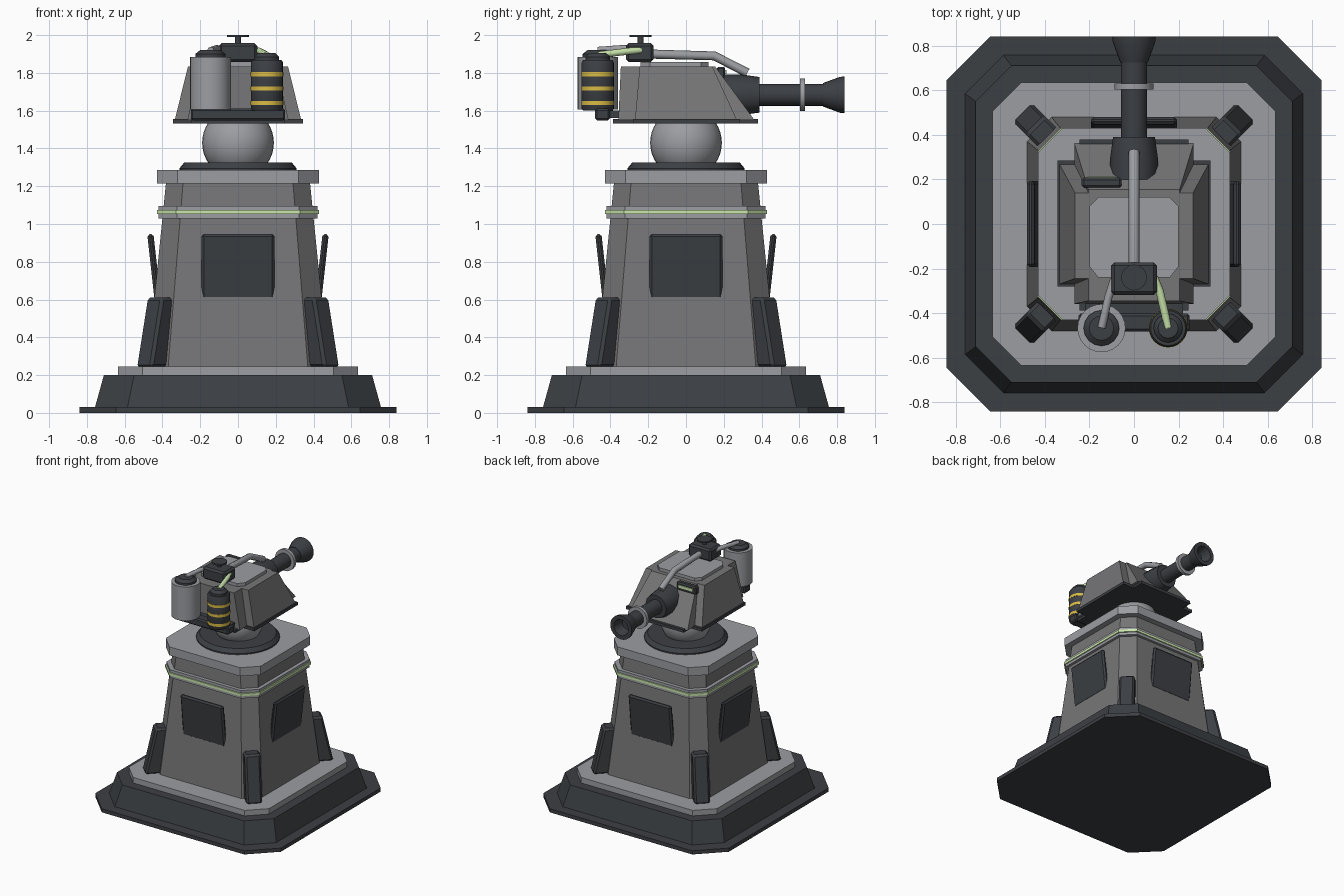
import bpy, bmesh, math
from mathutils import Matrix, Vector

if "Cube" in bpy.data.objects:
    bpy.data.objects.remove(bpy.data.objects["Cube"])


def mat(name, rgb):
    m = bpy.data.materials.new(name)
    m.diffuse_color = (*rgb, 1)
    m.use_nodes = True
    m.node_tree.nodes["Principled BSDF"].inputs["Base Color"].default_value = m.diffuse_color
    return m


DARK = mat("dark_steel", (0.045, 0.05, 0.057))
MID = mat("mid_grey", (0.18, 0.18, 0.185))
LIGHT = mat("light_grey", (0.33, 0.34, 0.36))
GREEN = mat("pale_green", (0.6, 0.8, 0.42))
YELLOW = mat("yellow", (0.7, 0.5, 0.06))


def finish(bm, name, m, smooth=False, bevel=0, xf=None):
    if xf is not None:
        bm.transform(xf)
    bmesh.ops.recalc_face_normals(bm, faces=bm.faces)
    me = bpy.data.meshes.new(name)
    bm.to_mesh(me)
    bm.free()
    me.materials.append(m)
    ob = bpy.data.objects.new(name, me)
    bpy.context.collection.objects.link(ob)
    if bevel:
        b = ob.modifiers.new("bevel", "BEVEL")
        b.width, b.segments = bevel, 1
    if smooth:
        bpy.ops.object.select_all(action="DESELECT")
        ob.select_set(True)
        bpy.context.view_layer.objects.active = ob
        bpy.ops.object.shade_smooth_by_angle(angle=math.radians(35))
    return ob


def loft(name, sections, m, **kw):
    """Skin a stack of (z, [(x, y), ...]) sections."""
    bm = bmesh.new()
    rings = [[bm.verts.new((x, y, z)) for x, y in pts] for z, pts in sections]
    for a, b in zip(rings, rings[1:]):
        for i in range(len(a)):
            j = (i + 1) % len(a)
            bm.faces.new((a[i], a[j], b[j], b[i]))
    bm.faces.new(rings[0])
    bm.faces.new(rings[-1])
    return finish(bm, name, m, **kw)


def octagon(h, c):
    return [(h, -c), (h, c), (c, h), (-c, h), (-h, c), (-h, -c), (-c, -h), (c, -h)]


def cross(xo, xi, yb, yf, yb2, yf2):
    """Notched outline: wide sides xo over yb..yf, narrow ends xi over yb2..yf2."""
    right = [(xi, yb2), (xi, yb), (xo, yb), (xo, yf), (xi, yf), (xi, yf2)]
    return right + [(-x, y) for x, y in reversed(right)]


def rect(x, yb, yf):
    return [(x, yb), (x, yf), (-x, yf), (-x, yb)]


def box(name, c, s, m, bevel=0, rot=None):
    bm = bmesh.new()
    bmesh.ops.create_cube(bm, size=1)
    xf = Matrix.Translation(c) @ Matrix.Diagonal((*s, 1))
    return finish(bm, name, m, bevel=bevel, xf=rot @ xf if rot else xf)


def lathe(name, profile, m, loc, along_y=False, segs=24):
    """Turn an (r, h) profile about z, or about y."""
    secs = [(h, [(r * math.cos(2 * math.pi * i / segs), r * math.sin(2 * math.pi * i / segs))
                 for i in range(segs)]) for r, h in profile]
    xf = Matrix.Translation(loc)
    if along_y:
        xf = xf @ Matrix.Rotation(-math.pi / 2, 4, "X")
    return loft(name, secs, m, smooth=True, xf=xf)


def pipe(name, pts, r, m):
    cu = bpy.data.curves.new(name, "CURVE")
    cu.dimensions = "3D"
    cu.bevel_depth, cu.bevel_resolution, cu.use_fill_caps = r, 2, True
    s = cu.splines.new("POLY")
    s.points.add(len(pts) - 1)
    for p, q in zip(s.points, pts):
        p.co = (*q, 1)
    cu.materials.append(m)
    ob = bpy.data.objects.new(name, cu)
    bpy.context.collection.objects.link(ob)


# Stepped pedestal
loft("ground_plate", [(0, octagon(.84, .645)), (.03, octagon(.84, .645))], DARK)
loft("base_skirt", [(.03, octagon(.757, .585)), (.2, octagon(.71, .55))], DARK)
loft("base_slab", [(.195, octagon(.635, .505)), (.245, octagon(.635, .505))], LIGHT)
loft("tower", [(.24, octagon(.48, .37)), (1.23, octagon(.38, .29))], MID)
loft("tower_band", [(1.03, octagon(.422, .322)), (1.095, octagon(.422, .322))], LIGHT)
loft("band_light", [(1.052, octagon(.43, .328)), (1.073, octagon(.43, .328))], GREEN)
loft("top_slab", [(1.215, octagon(.43, .32)), (1.285, octagon(.43, .32))], LIGHT)

# Corner buttresses and tilted side panels
for k in range(4):
    turn = Matrix.Rotation(k * math.pi / 2, 4, "Z")
    diag = Matrix.Rotation(math.pi / 4 + k * math.pi / 2, 4, "Z")
    loft(f"buttress_{k + 1}", [(.24, rect(.06, .56, .71)), (.61, rect(.06, .52, .628))],
         DARK, bevel=.015, xf=diag)
    tilt = turn @ Matrix.Translation((0, -.445, .775)) @ Matrix.Rotation(.11, 4, "X")
    box(f"side_panel_{k + 1}", (0, 0, 0), (.385, .033, .345), DARK, bevel=.012, rot=tilt)

# Swivel ring and ball joint
lathe("swivel_ring", [(.31, 1.28), (.31, 1.295), (.285, 1.325)], DARK, (0, 0, 0), segs=32)
bm = bmesh.new()
bmesh.ops.create_uvsphere(bm, u_segments=32, v_segments=20, radius=.19)
finish(bm, "ball_joint", LIGHT, smooth=True, xf=Matrix.Translation((0, 0, 1.43)))

# Turret head
flange = cross(.343, .245, -.28, .285, -.387, .38)
loft("head_flange", [(1.532, flange), (1.556, flange)], DARK)
loft("head_shell", [(1.55, cross(.335, .268, -.27, .27, -.358, .363)),
                    (1.833, cross(.265, .205, -.245, .14, -.345, .155))], MID)
plate = [(.2, -.19), (.2, .08), (.16, .12), (-.16, .12), (-.2, .08), (-.2, -.19),
         (-.16, -.24), (.16, -.24)]
loft("roof_plate", [(1.82, plate), (1.858, plate)], LIGHT)
box("sensor_bar", (-.145, .185, 1.8), (.18, .045, .065), DARK, bevel=.01)
box("sensor_light", (-.145, .209, 1.805), (.125, .01, .022), GREEN)

# Cannon
axis = (0, 0, 1.684)
lathe("cannon_mount", [(.108, .2), (.108, .29), (.094, .39)], DARK, axis, True, 12)
lathe("cannon_barrel", [(.058, .35), (.058, .75)], DARK, axis, True)
lathe("barrel_ring", [(.087, .603), (.087, .63)], LIGHT, axis, True)
lathe("muzzle", [(.062, .725), (.095, .815), (.097, .84), (.065, .84), (.045, .76)],
      DARK, axis, True)

# Valve block, cap and feed pipes on the roof
box("valve_block", (0, -.245, 1.907), (.205, .145, .1), DARK, bevel=.014)
lathe("valve_stem", [(.016, 1.95), (.016, 1.995)], DARK, (0, -.24, 0), segs=12)
lathe("valve_wheel", [(.058, 1.989), (.058, 2.0)], DARK, (0, -.24, 0), segs=16)
pipe("cannon_feed", [(0, -.2, 1.9), (0, .15, 1.89), (0, .325, 1.8)], .024, LIGHT)
pipe("left_hose", [(-.09, -.25, 1.925), (-.115, -.33, 1.93), (-.145, -.465, 1.92)], .018, LIGHT)
pipe("right_hose", [(.09, -.24, 1.92), (.115, -.3, 1.915), (.153, -.465, 1.895)], .018, GREEN)

# Canisters on the front rack
box("rack", (0, -.442, 1.58), (.5, .08, .062), DARK, bevel=.01)
box("rack_bracket", (0, -.38, 1.58), (.44, .08, .04), DARK)
L, R = (-.146, -.467, 0), (.153, -.467, 0)
lathe("left_canister", [(.108, 1.607), (.108, 1.885)], LIGHT, L)
lathe("left_canister_cap", [(.08, 1.88), (.08, 1.9), (.055, 1.92)], DARK, L, segs=16)
lathe("right_canister", [(.078, 1.6), (.085, 1.61), (.085, 1.855), (.078, 1.868)], DARK, R)
lathe("right_canister_cap", [(.065, 1.86), (.065, 1.885), (.045, 1.905)], DARK, R, segs=16)
for i, z in enumerate((1.64, 1.717, 1.793)):
    lathe(f"canister_stripe_{i + 1}", [(.087, z - .011), (.087, z + .011)], YELLOW, R)
